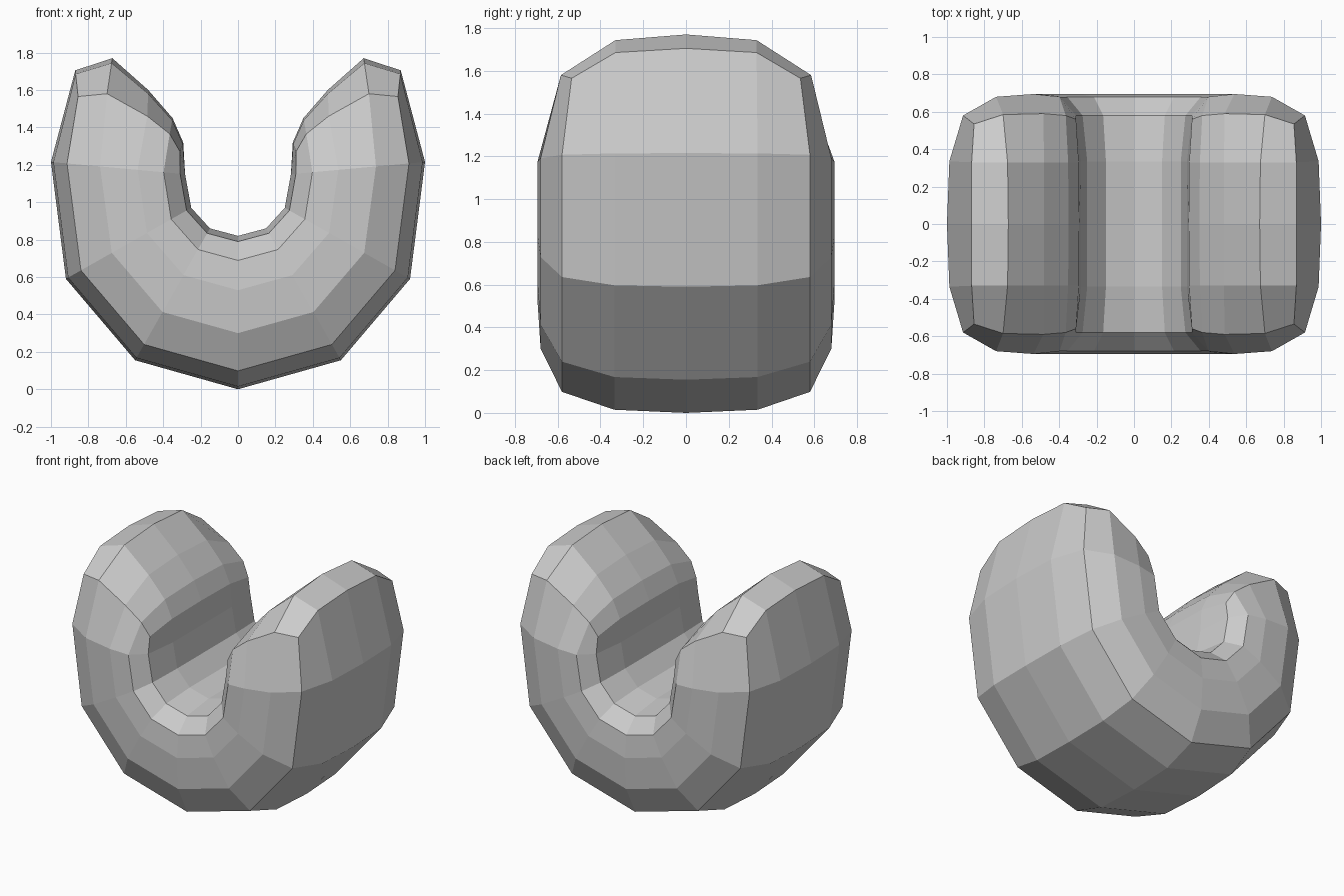
import bpy, bmesh
from mathutils import Vector

if "Cube" in bpy.data.objects:
    bpy.data.objects.remove(bpy.data.objects["Cube"])

# Outer and inner centreline points (x, z) of the right half, bottom to arm top
outer = [(0, 0), (.55, .155), (.92, .59), (1.0, 1.215)]
inner = [(0, .82), (.15, .86), (.25, .97), (.283, 1.15)]
# Half cross-section: fraction of the thickness, y offset
half = [(0, 0), (.018, .335), (.12, .58), (.366, .68), (.646, .695),
        (.84, .68), (.963, .58), (1, .335), (1, 0)]
section = half + [(f, -y) for f, y in half[-2:0:-1]]
N = len(section)

# Arm cap rows, outside to inside: (x, z) at the middle, then (x, z, y) at the rim
cap = [((.87, 1.705), (.855, 1.565, .535)),
       ((.672, 1.77), (.70, 1.58, .585)),
       ((.48, 1.60), (.485, 1.46, .59)),
       ((.35, 1.45), (.365, 1.365, .58)),
       ((.293, 1.32), (.31, 1.27, .56))]

bm = bmesh.new()


def add_ring(o, i):
    a, b = Vector((o[0], 0, o[1])), Vector((i[0], 0, i[1]))
    return [bm.verts.new(a.lerp(b, f) + Vector((0, y, 0))) for f, y in section]


def mirrored(p):
    return (-p[0], p[1])


# Body rings swept round the U
stations = [(mirrored(o), mirrored(i)) for o, i in zip(outer[:0:-1], inner[:0:-1])]
stations += list(zip(outer, inner))
rings = [add_ring(o, i) for o, i in stations]
for r, s in zip(rings, rings[1:]):
    for k in range(N):
        bm.faces.new((r[k], r[(k + 1) % N], s[(k + 1) % N], s[k]))


# Rounded arm tips: a 5 x 5 patch stitched to the last ring
def add_cap(ring, sx):
    grid = []
    for (mx, mz), (rx, rz, ry) in cap:
        row = []
        for s in (-1, -.5, 0, .5, 1):
            t = {0: 0, .5: .14, 1: 1}[abs(s)]
            y = s * ry if abs(s) == 1 else s * .66
            row.append(bm.verts.new((sx * (mx + (rx - mx) * t), y, mz + (rz - mz) * t)))
        grid.append(row)
    for a, b in zip(grid, grid[1:]):
        for j in range(4):
            bm.faces.new((a[j], a[j + 1], b[j + 1], b[j]))
    rim = grid[0][2:] + [grid[r][4] for r in (1, 2, 3)] + grid[4][::-1]
    rim += [grid[r][0] for r in (3, 2, 1)] + grid[0][:2]
    for k in range(N):
        m = (k + 1) % N
        bm.faces.new((ring[k], ring[m], rim[m], rim[k]))


add_cap(rings[0], -1)
add_cap(rings[-1], 1)
bmesh.ops.recalc_face_normals(bm, faces=bm.faces)

mesh = bpy.data.meshes.new("padded_u_cushion")
bm.to_mesh(mesh)
bm.free()
cushion = bpy.data.objects.new("padded_u_cushion", mesh)
bpy.context.collection.objects.link(cushion)
